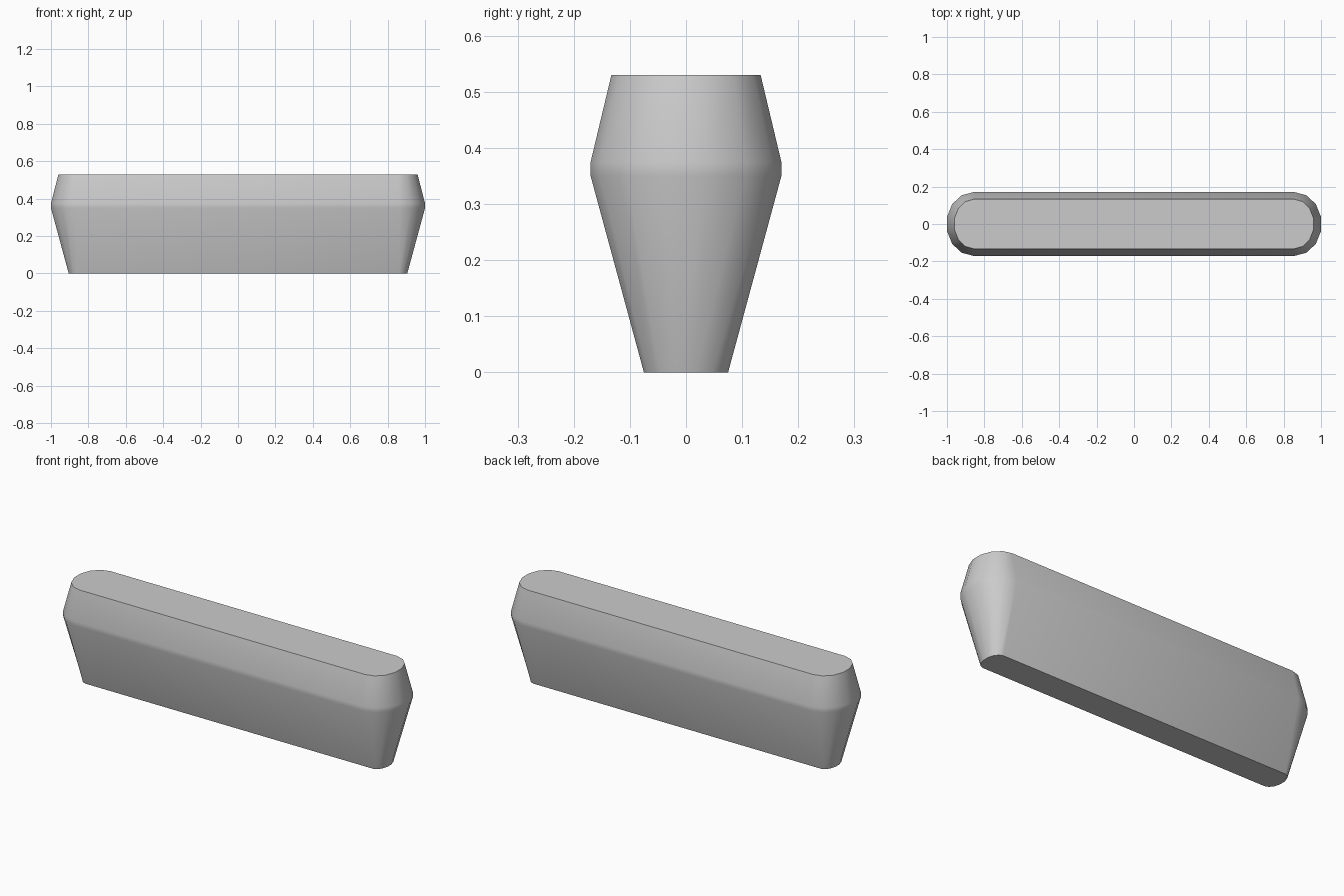
import bpy
import bmesh
import math

cube = bpy.data.objects.get("Cube")
if cube:
    bpy.data.objects.remove(cube, do_unlink=True)

grey = bpy.data.materials.new("plain_grey")
grey.use_nodes = True
colour = (0.6, 0.6, 0.6, 1)
grey.diffuse_color = colour
grey.node_tree.nodes["Principled BSDF"].inputs["Base Color"].default_value = colour

END_SEGMENTS = 7


def outline(bm, z, half_length, straight, half_width):
    """One horizontal ring: straight sides with rounded, flat-tipped ends."""
    step = math.pi / END_SEGMENTS
    reach = (half_length - straight) / math.cos(step / 2)
    ring = []
    for side in (1, -1):
        for i in range(END_SEGMENTS + 1):
            a = -math.pi / 2 + i * step
            x = straight + reach * math.cos(a)
            ring.append(bm.verts.new((side * x, side * half_width * math.sin(a), z)))
    return ring


# Tapered body: narrow foot, rounded belt, chamfered shoulder
bm = bmesh.new()
profile = [
    (0.0, 0.905, 0.86, 0.075),
    (0.35, 1.0, 0.86, 0.17),
    (0.375, 1.0, 0.86, 0.17),
    (0.53, 0.96, 0.855, 0.133),
]
rings = [outline(bm, *level) for level in profile]
for low, high in zip(rings, rings[1:]):
    for i in range(len(low)):
        j = (i + 1) % len(low)
        bm.faces.new((low[i], low[j], high[j], high[i]))

# Flat top and underside
bm.faces.new(rings[-1])
bm.faces.new(reversed(rings[0]))
bmesh.ops.recalc_face_normals(bm, faces=bm.faces)

mesh = bpy.data.meshes.new("tapered_bar")
bm.to_mesh(mesh)
bm.free()
mesh.materials.append(grey)
bar = bpy.data.objects.new("tapered_bar", mesh)
bpy.context.collection.objects.link(bar)

# Smooth sides with crisp top and bottom rims
bpy.ops.object.select_all(action="DESELECT")
bar.select_set(True)
bpy.context.view_layer.objects.active = bar
bpy.ops.object.shade_smooth_by_angle(angle=math.radians(50))
